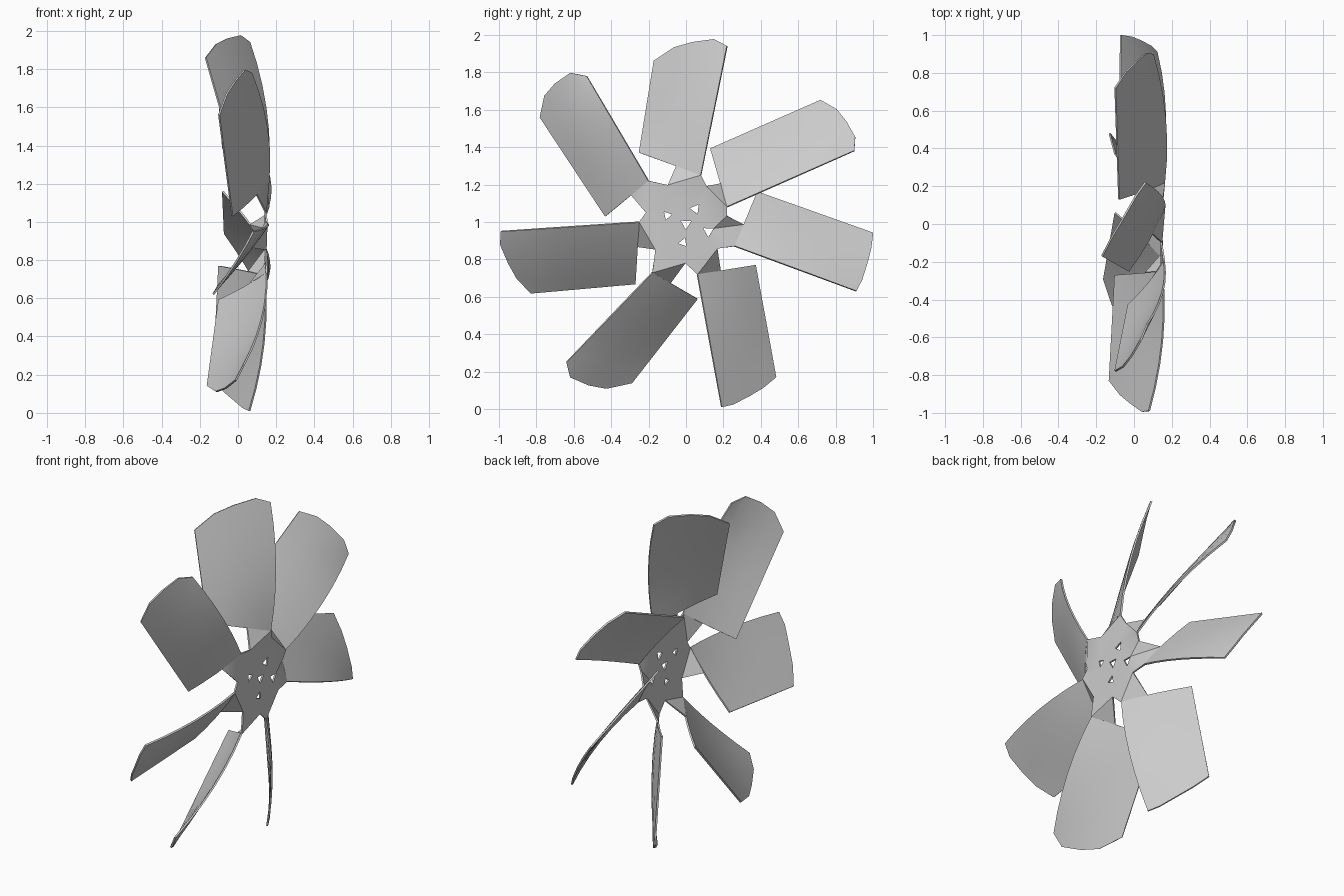
import bpy, bmesh
from math import atan2, cos, sin, pi
from mathutils import Vector

if "Cube" in bpy.data.objects:
    bpy.data.objects.remove(bpy.data.objects["Cube"])

CENTRE = Vector((0.145, 0, 1.0))
THICK = 0.01

# Blade corners: free root, free tip, hub-side tip, hub-side root; then tip bulge
BLADES = [
    ((-.03, -.25, 1.37), (-.17, -.17, 1.86), (.06, .22, 1.94), (.16, .08, 1.25), .06),
    ((-.08, .13, 1.39), (-.10, .72, 1.65), (.10, .90, 1.38), (.16, .22, 1.08), .05),
    ((-.08, .38, 1.16), (-.07, 1.0, .94), (.12, .91, .63), (.14, .26, .87), .015),
    ((-.10, .37, .77), (-.13, .48, .17), (.06, .19, .01), (.14, .06, .72), .02),
    ((-.10, .06, .59), (-.16, -.29, .14), (.03, -.64, .25), (.15, -.18, .73), .085),
    ((-.10, -.27, .67), (-.13, -.83, .62), (.08, -.99, .95), (.15, -.25, 1.0), .04),
    ((-.03, -.43, 1.03), (-.10, -.78, 1.56), (.07, -.53, 1.78), (.16, -.20, 1.22), .08),
]


def finish(name, bm):
    bmesh.ops.recalc_face_normals(bm, faces=bm.faces[:])
    me = bpy.data.meshes.new(name)
    bm.to_mesh(me)
    bm.free()
    ob = bpy.data.objects.new(name, me)
    bpy.context.collection.objects.link(ob)
    mod = ob.modifiers.new("sheet", 'SOLIDIFY')
    mod.thickness = THICK
    mod.offset = 0
    bpy.context.view_layer.objects.active = ob
    ob.select_set(True)
    bpy.ops.object.modifier_apply(modifier=mod.name)
    bpy.ops.object.shade_smooth_by_angle(angle=0.6)
    ob.select_set(False)
    return ob


# Twisted, slightly cambered blade with a bowed hub-side edge and clipped round tip
def blade(name, a, b, c, d, bulge):
    a, b, c, d = map(Vector, (a, b, c, d))
    us = [0, .25, .5, .8, 1]
    tip = [0, .9, 1.05, .9, 0]
    rows = 6
    outward = ((b + c) - (a + d)).normalized()
    bm = bmesh.new()
    grid = []
    for j in range(rows + 1):
        v = j / rows
        row = []
        for u, t in zip(us, tip):
            p = a.lerp(d, u).lerp(b.lerp(c, u), v)
            p += outward * bulge * t * v ** 3
            p.x += 0.05 * u * (1 - u) + 0.14 * u * v * (1 - v)
            row.append(bm.verts.new(p))
        grid.append(row)
    for r0, r1 in zip(grid, grid[1:]):
        for i in range(len(us) - 1):
            bm.faces.new((r0[i], r0[i + 1], r1[i + 1], r1[i]))
    finish(name, bm)


for i, spec in enumerate(BLADES):
    blade(f"fan_blade_{i + 1}", *spec)

# Star-shaped hub plate whose arms meet the blade roots
bm = bmesh.new()


def loop(points):
    vs = [bm.verts.new(p) for p in points]
    return [bm.edges.new((vs[i], vs[(i + 1) % len(vs)])) for i in range(len(vs))], vs


outline, depth = [], []
for i, (a, b, c, d, _) in enumerate(BLADES):
    inner = Vector(a).lerp(Vector(d), .6)
    inner.x += 0.012
    root = Vector(d)
    nxt = BLADES[(i + 1) % 7]
    nxt_in = Vector(nxt[0]).lerp(Vector(nxt[3]), .6)
    mid = (root - CENTRE).normalized() + (nxt_in - CENTRE).normalized()
    ang = atan2(mid.z, mid.y)
    notch = CENTRE + Vector((0, cos(ang), sin(ang))) * .22
    for p in (inner, root, notch):
        outline.append((CENTRE.x, p.y, p.z))
        depth.append(p.x)
edges, rim = loop(outline)

# Triangular shaft and bolt holes
for y, z, r, turn in ((0, .99, .032, .5), (.05, 1.07, .03, .9), (.12, .95, .032, 2.6),
                      (-.015, .89, .026, 1.2), (-.1, 1.035, .026, .2)):
    e, _ = loop([(CENTRE.x, y + r * cos(turn + k * 2 * pi / 3),
                  z + r * sin(turn + k * 2 * pi / 3)) for k in range(3)])
    edges += e
bmesh.ops.triangle_fill(bm, use_beauty=True, edges=edges, normal=(1, 0, 0))
for v, x in zip(rim, depth):
    v.co.x = x
finish("hub_plate", bm)
